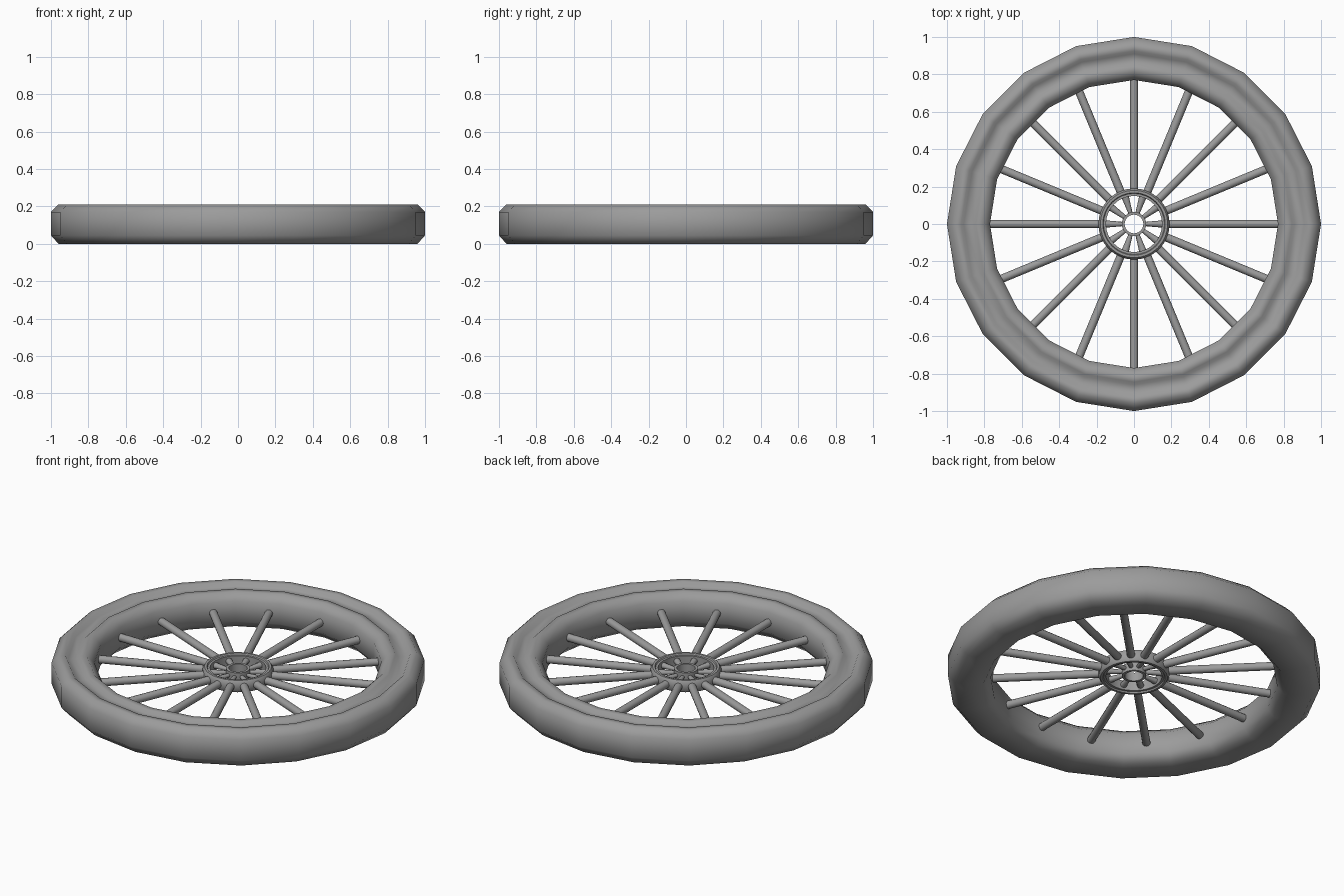
import bpy, bmesh
from math import cos, sin, pi, tau
from mathutils import Matrix

cube = bpy.data.objects.get("Cube")
if cube:
    bpy.data.objects.remove(cube, do_unlink=True)

MID = 0.105  # height of the wheel's middle plane

grey = bpy.data.materials.new("plain grey")
grey.use_nodes = True
colour = (0.33, 0.33, 0.33, 1)
grey.diffuse_color = colour
grey.node_tree.nodes["Principled BSDF"].inputs["Base Color"].default_value = colour


def finish(name, bm):
    bmesh.ops.recalc_face_normals(bm, faces=bm.faces)
    mesh = bpy.data.meshes.new(name)
    bm.to_mesh(mesh)
    bm.free()
    mesh.materials.append(grey)
    obj = bpy.data.objects.new(name, mesh)
    bpy.context.collection.objects.link(obj)
    return obj


def smooth(obj, angle):
    bpy.ops.object.select_all(action='DESELECT')
    obj.select_set(True)
    bpy.context.view_layer.objects.active = obj
    bpy.ops.object.shade_smooth_by_angle(angle=angle)


def ring(name, profile, sides, angle=pi):
    """Turn a closed (radius, height) profile about the axle."""
    bm = bmesh.new()
    loops = [[bm.verts.new((r * cos(tau * i / sides), r * sin(tau * i / sides), z))
              for r, z in profile] for i in range(sides)]
    n = len(profile)
    for i in range(sides):
        a, b = loops[i], loops[(i + 1) % sides]
        for j in range(n):
            k = (j + 1) % n
            bm.faces.new((a[j], b[j], b[k], a[k]))
    smooth(finish(name, bm), angle)


def rods(name, count, inner, outer, r_in, r_out, sides, flat=1.0):
    """A fan of radial bars, tapering from r_in to r_out."""
    bm = bmesh.new()
    for i in range(count):
        place = (Matrix.Translation((0, 0, MID))
                 @ Matrix.Rotation(tau * i / count, 4, 'Z')
                 @ Matrix.Translation(((inner + outer) / 2, 0, 0))
                 @ Matrix.Diagonal((1, 1, flat, 1))
                 @ Matrix.Rotation(pi / 2, 4, 'Y'))
        bmesh.ops.create_cone(bm, cap_ends=True, segments=sides, radius1=r_in,
                              radius2=r_out, depth=outer - inner, matrix=place)
    smooth(finish(name, bm), 1.0)


# Tyre: chamfered section with a shallow channel in the upper face
ring("tyre", [(1.0, 0.045), (1.0, 0.17), (0.96, 0.21), (0.925, 0.21),
              (0.91, 0.19), (0.86, 0.19), (0.845, 0.205), (0.81, 0.205),
              (0.77, 0.165), (0.77, 0.045), (0.81, 0.0), (0.96, 0.0)], 20)

# Long spokes between hub and tyre
rods("spokes", 16, 0.165, 0.785, 0.022, 0.022, 12)

# Hub rim with a raised lip on each side
ring("hub_rim", [(0.19, 0.085), (0.19, 0.125), (0.18, 0.14), (0.167, 0.14),
                 (0.163, 0.132), (0.15, 0.132), (0.15, 0.078), (0.163, 0.078),
                 (0.167, 0.07), (0.18, 0.07)], 32, 0.9)

# Small tapered hub spokes and the axle collar
rods("hub_spokes", 10, 0.055, 0.157, 0.011, 0.02, 8, 0.9)
ring("axle_collar", [(0.065, 0.08), (0.065, 0.13), (0.05, 0.13), (0.05, 0.08)], 24, 0.9)
